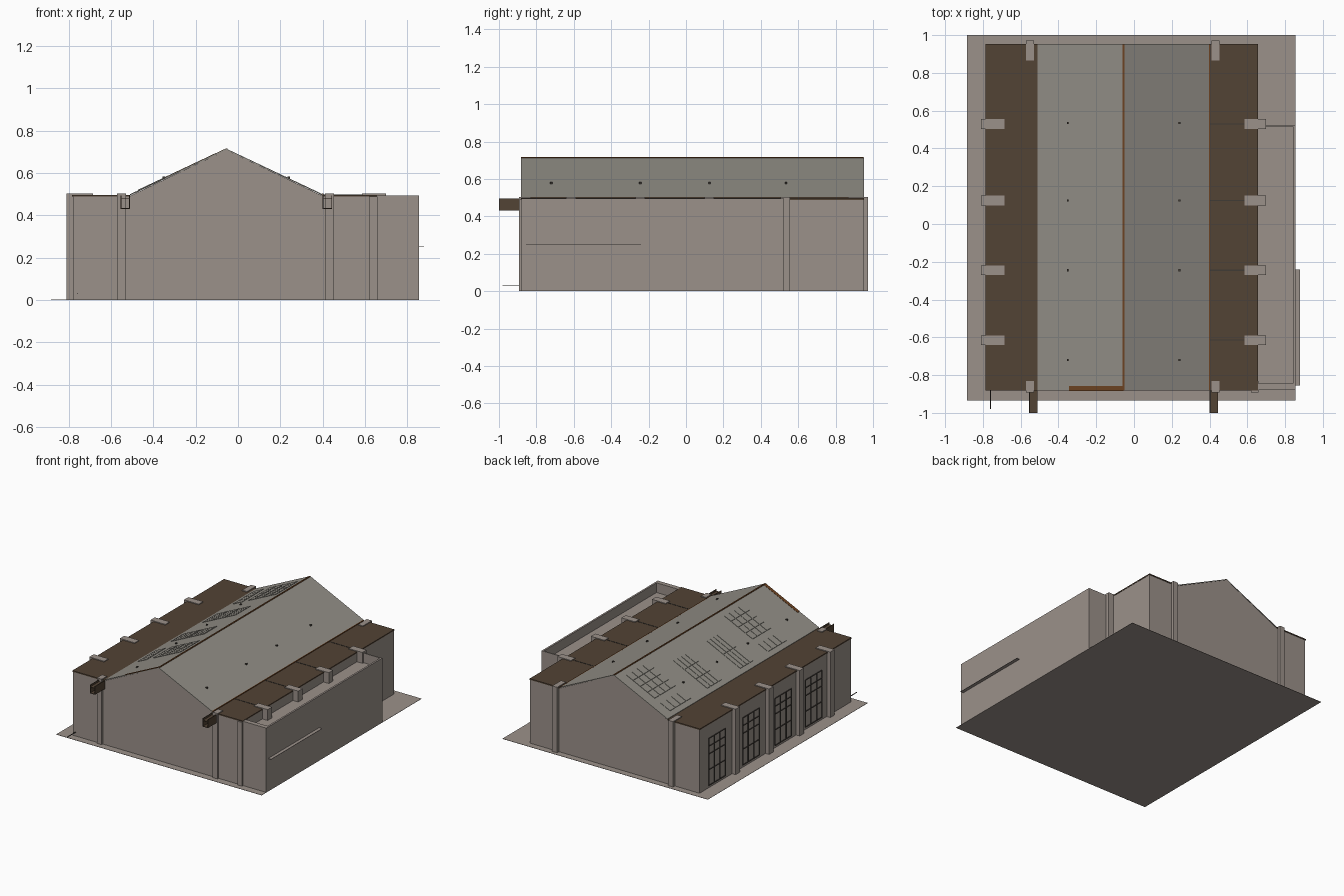
import bpy, bmesh, math
from mathutils import Vector

if "Cube" in bpy.data.objects:
    bpy.data.objects.remove(bpy.data.objects["Cube"])


def material(name, rgb):
    m = bpy.data.materials.new(name)
    m.diffuse_color = (*rgb, 1)
    m.use_nodes = True
    m.node_tree.nodes["Principled BSDF"].inputs["Base Color"].default_value = m.diffuse_color
    return m


WALL = material("warm grey wall", (0.33, 0.285, 0.255))
ROOF = material("pale roof sheet", (0.285, 0.27, 0.238))
BROWN = material("dark brown roof", (0.084, 0.056, 0.035))
RUST = material("rust trim", (0.15, 0.055, 0.016))
DARK = material("dark frame", (0.05, 0.043, 0.036))


def finish(name, bm, mat):
    bmesh.ops.recalc_face_normals(bm, faces=bm.faces)
    me = bpy.data.meshes.new(name)
    bm.to_mesh(me)
    bm.free()
    me.materials.append(mat)
    ob = bpy.data.objects.new(name, me)
    bpy.context.collection.objects.link(ob)
    return ob


def add_box(bm, x0, x1, y0, y1, z0, z1):
    vs = bmesh.ops.create_cube(bm, size=1)["verts"]
    for v in vs:
        v.co = Vector((x1 if v.co.x > 0 else x0,
                       y1 if v.co.y > 0 else y0,
                       z1 if v.co.z > 0 else z0))
    return vs


def boxes(name, mat, items):
    bm = bmesh.new()
    for b in items:
        add_box(bm, *b)
    return finish(name, bm, mat)


def extrude_profile(name, mat, pts, y0, y1):
    bm = bmesh.new()
    f = bm.faces.new([bm.verts.new((x, y0, z)) for x, z in pts])
    ext = bmesh.ops.extrude_face_region(bm, geom=[f])["geom"]
    for v in ext:
        if isinstance(v, bmesh.types.BMVert):
            v.co.y = y1
    return finish(name, bm, mat)


# main dimensions
LEFT, RIGHT, FRONT, BACK = -0.78, 0.655, -0.88, 0.95
EAVE, RIDGE_X, RIDGE_Z = 0.492, -0.055, 0.715
GL, GR = -0.51, 0.40          # feet of the pitched roof
BAYS = (-0.615, -0.245, 0.125, 0.53)


def slope_z(x):
    foot = GL if x < RIDGE_X else GR
    return RIDGE_Z - (RIDGE_Z - 0.5) * (x - RIDGE_X) / (foot - RIDGE_X)


# ground slab
boxes("ground_slab", WALL, [(-0.885, 0.855, -0.935, 1.0, 0, 0.002)])

# main hall with gabled ends
extrude_profile("main_hall", WALL,
                [(LEFT, 0), (RIGHT, 0), (RIGHT, EAVE), (GR, EAVE),
                 (RIDGE_X, RIDGE_Z - 0.006), (GL, EAVE), (LEFT, EAVE)],
                FRONT, BACK)

# pitched roof sheet
extrude_profile("pitched_roof", ROOF,
                [(GL, 0.494), (GL, 0.5), (RIDGE_X, RIDGE_Z), (GR, 0.5),
                 (GR, 0.494), (RIDGE_X, RIDGE_Z - 0.006)],
                FRONT - 0.002, BACK + 0.002)

# flat side roofs
boxes("flat_side_roofs", BROWN, [
    (-0.785, GL, FRONT - 0.002, 0.953, 0.488, 0.497),
    (GR, 0.657, FRONT - 0.002, 0.953, 0.488, 0.497)])
boxes("flat_roof_seams", DARK,
      [(GR, 0.657, y - 0.003, y + 0.003, 0.495, 0.499) for y in BAYS])

# rusty ridge and gutter trim
boxes("rust_ridge_trim", RUST, [
    (RIDGE_X - 0.005, RIDGE_X + 0.005, FRONT - 0.002, 0.95, 0.708, 0.717),
    (GR - 0.004, GR + 0.003, FRONT, 0.95, 0.495, 0.502)])
xa, xb = -0.345, RIDGE_X
extrude_profile("rust_front_verge", RUST,
                [(xa, slope_z(xa)), (xb, RIDGE_Z), (xb, RIDGE_Z + 0.002),
                 (xa, slope_z(xa) + 0.002)], FRONT - 0.003, FRONT + 0.022)

# columns along the sides and on the gable ends
boxes("side_columns", WALL,
      [(-0.81, -0.685, y - 0.026, y + 0.026, 0, 0.503) for y in BAYS] +
      [(0.585, 0.70, y - 0.026, y + 0.026, 0, 0.503) for y in BAYS])
boxes("gable_columns", WALL,
      [b for x in (-0.55, 0.432) for b in (
          (x - 0.021, x + 0.021, -0.893, -0.83, 0, 0.503),
          (x - 0.021, x + 0.021, 0.865, 0.972, 0, 0.503))] +
      [(0.62, 0.66, -0.893, -0.83, 0, 0.49)])

# side annex: parapet walls around a sunken roof
AX, AB = 0.855, 0.525
boxes("annex_walls", WALL, [
    (AX - 0.014, AX, FRONT, AB, 0, 0.494),
    (RIGHT, AX - 0.014, FRONT, FRONT + 0.035, 0, 0.494),
    (RIGHT, AX - 0.014, AB - 0.008, AB, 0, 0.494)])
boxes("annex_roof", WALL, [(RIGHT, AX - 0.01, FRONT + 0.01, AB - 0.004, 0.41, 0.42)])
boxes("annex_canopy", WALL, [(AX - 0.005, 0.88, -0.855, -0.24, 0.25, 0.253)])

# open channel gutters projecting at the front
for side, x0 in (("left", -0.555), ("right", 0.40)):
    x1 = x0 + 0.045
    boxes(side + "_gutter", BROWN, [
        (x0, x1, -1.0, FRONT, 0.43, 0.434),
        (x0, x1, -1.0, FRONT, 0.476, 0.48),
        (x0, x0 + 0.004, -1.0, FRONT, 0.43, 0.494),
        (x1 - 0.004, x1, -1.0, FRONT, 0.43, 0.494)])

# low drain pipe at the front left corner
boxes("drain_pipe", DARK, [(-0.762, -0.757, -0.98, FRONT, 0.03, 0.034)])

# skylight panes lying on the left slope
bm = bmesh.new()


def skylight(x0, x1, y0, y1, nx, ny):
    dx, dy, g = (x1 - x0) / nx, (y1 - y0) / ny, 0.003
    for i in range(nx):
        for j in range(ny):
            a, b = x0 + i * dx + g, x0 + (i + 1) * dx - g
            for v in add_box(bm, a, b, y0 + j * dy + g, y0 + (j + 1) * dy - g, -0.002, 0.003):
                v.co.z += slope_z(v.co.x)


for y0, y1 in ((0.61, 0.87), (-0.545, -0.315)):
    skylight(-0.345, -0.10, y0, y1, 4, 4)
    skylight(-0.475, -0.39, y0, y1, 1, 4)
skylight(-0.475, -0.185, 0.24, 0.42, 3, 4)
skylight(-0.475, -0.185, -0.14, 0.02, 2, 4)
finish("skylight_panes", bm, ROOF)

# small roof vents
boxes("roof_vents", DARK,
      [(x - 0.006, x + 0.006, y - 0.006, y + 0.006, slope_z(x) - 0.005, slope_z(x) + 0.008)
       for x in (-0.35, 0.24) for y in (-0.72, -0.245, 0.125, 0.535)])

# window and door frames on the left wall
bars = []
for yc in (0.74, 0.33, -0.06, -0.43):
    y0, y1, t = yc - 0.10, yc + 0.10, 0.003
    for y in (y0, yc - 0.035, yc + 0.035, y1):
        bars.append((LEFT - 0.005, LEFT, y - t, y + t, 0.02, 0.38))
    for z in (0.02, 0.14, 0.26, 0.32, 0.38):
        bars.append((LEFT - 0.005, LEFT, y0, y1, z - t, z + t))
boxes("window_frames", DARK, bars)
